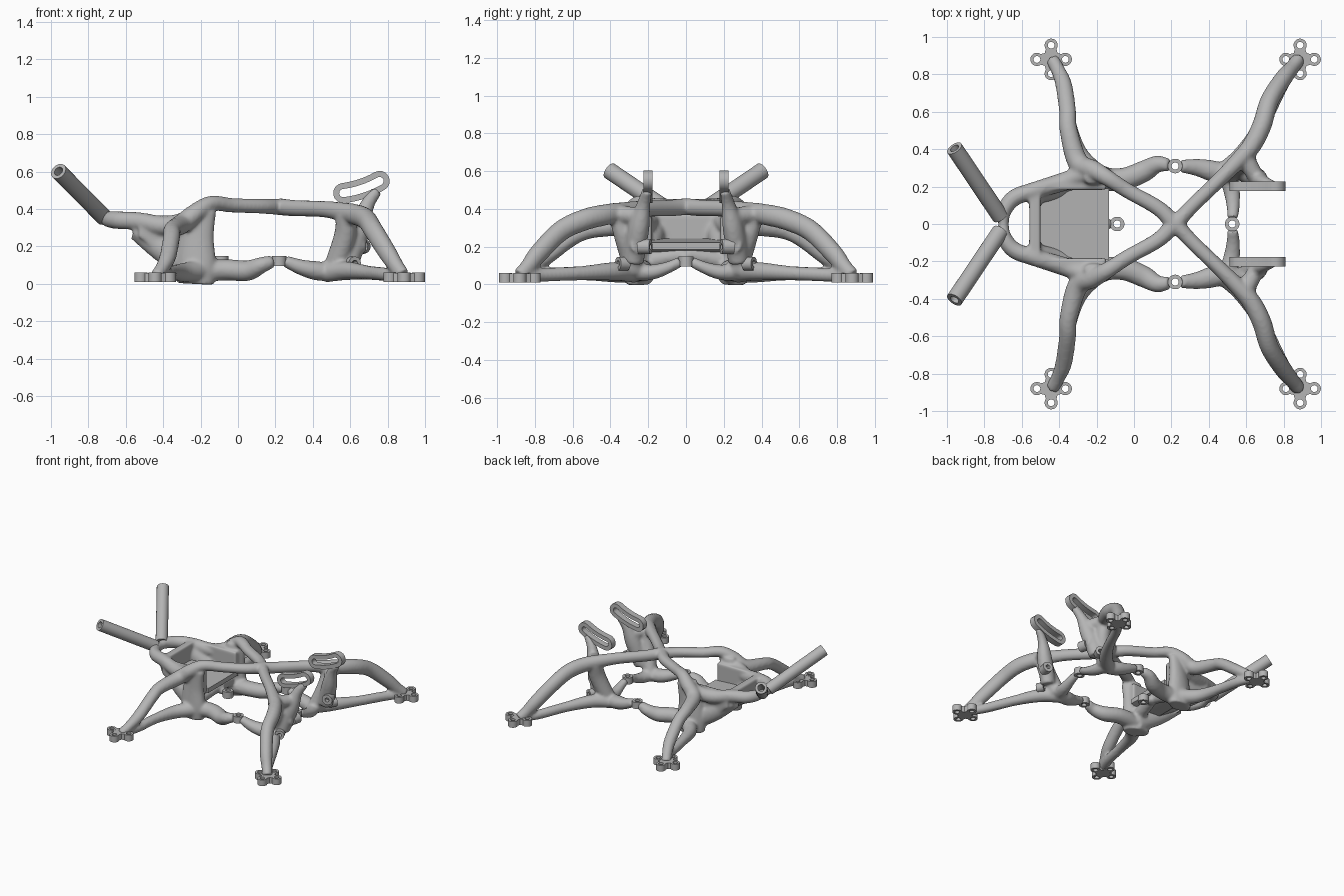
import bpy, bmesh, math
from mathutils import Vector

cube = bpy.data.objects.get("Cube")
if cube:
    bpy.data.objects.remove(cube, do_unlink=True)

SHADE = .46
grey = bpy.data.materials.new("matte_grey")
grey.use_nodes = True
grey.diffuse_color = (SHADE, SHADE, SHADE, 1)
for node in grey.node_tree.nodes:
    if node.type == 'BSDF_PRINCIPLED':
        node.inputs["Base Color"].default_value = (SHADE, SHADE, SHADE, 1)
UP = Vector((0, 0, 1))


def finish(name, bm):
    bmesh.ops.recalc_face_normals(bm, faces=bm.faces[:])
    mesh = bpy.data.meshes.new(name)
    bm.to_mesh(mesh)
    bm.free()
    mesh.materials.append(grey)
    obj = bpy.data.objects.new(name, mesh)
    bpy.context.collection.objects.link(obj)
    bpy.ops.object.select_all(action='DESELECT')
    obj.select_set(True)
    bpy.context.view_layer.objects.active = obj
    bpy.ops.object.shade_smooth_by_angle(angle=math.radians(35))
    return obj


def loft(bm, loops, closed=False):
    """Skin equal-sized loops; cap the ends or join last to first."""
    rings = [[bm.verts.new(p) for p in loop] for loop in loops]
    pairs = list(zip(rings, rings[1:]))
    if closed:
        pairs.append((rings[-1], rings[0]))
    else:
        bm.faces.new(rings[0])
        bm.faces.new(rings[-1])
    for a, b in pairs:
        for i in range(len(a)):
            j = (i + 1) % len(a)
            bm.faces.new((a[i], a[j], b[j], b[i]))


def prism(bm, profile, y0, y1):
    """Extrude an (x, z) outline across y."""
    loft(bm, [[(x, y, z) for x, z in profile] for y in (y0, y1)])


def circle(centre, side, up, w, h, n=20):
    angles = [math.tau * i / n for i in range(n)]
    return [centre + side * w * math.cos(a) + up * h * math.sin(a) for a in angles]


def pipe(bm, p, q, outer, inner):
    """Hollow straight cylinder."""
    p, q = Vector(p), Vector(q)
    axis = (q - p).normalized()
    side = axis.orthogonal().normalized()
    up = axis.cross(side)
    loft(bm, [circle(c, side, up, r, r, 28) for c, r in
              ((p, outer), (q, outer), (q, inner), (p, inner))], closed=True)


def spline(points, steps=5):
    """Smooth path through (x, y, z, radius) points."""
    pts = [Vector(p) for p in points]
    pts = [pts[0] * 2 - pts[1]] + pts + [pts[-1] * 2 - pts[-2]]
    path = []
    for a, b, c, d in zip(pts, pts[1:], pts[2:], pts[3:]):
        for k in range(steps):
            t = k / steps
            path.append(b + (c - a) * (t / 2) + (a * 2 - b * 5 + c * 4 - d) * (t * t / 2)
                        + (b * 3 - a - c * 3 + d) * (t ** 3 / 2))
    return path + [pts[-2]]


def limb(bm, points, tall=1):
    """Organic tapering strut on both sides of the frame."""
    for s in (1, -1):
        path = spline([(x, y * s, z, r) for x, y, z, r in points])
        centres = [p.to_3d() for p in path]
        chord = centres[-1] - centres[0]
        chord.z = 0
        chord.normalize()
        loops = []
        for i, c in enumerate(centres):
            t = (centres[min(i + 1, len(path) - 1)] - centres[max(i - 1, 0)]).normalized()
            side = (Vector((t.x, t.y, 0)) + chord * .3).cross(UP).normalized()
            up = side.cross(t).normalized()
            loops.append(circle(c, side, up, path[i].w, path[i].w * tall))
        loft(bm, loops)


frame = bmesh.new()
# Upper cross arms running out into the four legs
limb(frame, [(.215, 0, .412, .046), (.13, .085, .415, .042), (-.03, .175, .42, .041),
             (-.14, .245, .43, .044), (-.22, .29, .385, .052), (-.3, .33, .32, .056),
             (-.35, .5, .29, .048), (-.355, .6, .25, .046), (-.375, .74, .145, .045),
             (-.405, .82, .085, .038), (-.437, .88, .04, .036)], .95)
limb(frame, [(.225, 0, .412, .042), (.3, .085, .405, .04), (.45, .23, .4, .04),
             (.56, .34, .385, .046), (.63, .42, .37, .051), (.685, .53, .345, .052),
             (.725, .66, .285, .05), (.8, .78, .165, .047), (.845, .835, .095, .04),
             (.88, .88, .045, .038)], 1.1)
# Lower leg struts
limb(frame, [(-.2, .26, .07, .06), (-.3, .38, .06, .05), (-.35, .55, .06, .038),
             (-.385, .75, .05, .036), (-.437, .88, .04, .03)])
limb(frame, [(.47, .27, .06, .052), (.58, .37, .07, .05), (.695, .55, .06, .038),
             (.795, .75, .05, .036), (.88, .87, .04, .03)])
# Columns joining the upper arms to the base
limb(frame, [(-.19, .26, .4, .045), (-.22, .25, .25, .055), (-.225, .25, .1, .065),
             (-.23, .25, .0, .06)], 1.7)
limb(frame, [(.58, .35, .37, .055), (.57, .32, .25, .056), (.51, .27, .07, .055)], 1.1)
# Necks carrying the slotted plates, with their webs
limb(frame, [(.745, .205, .5, .026), (.69, .225, .42, .036), (.65, .25, .3, .055),
             (.59, .28, .12, .055)], 1.1)
limb(frame, [(.66, .24, .36, .042), (.6, .34, .37, .05)])
limb(frame, [(.67, .25, .21, .045), (.58, .29, .2, .05)])
# Base ring, arching up to each boss
limb(frame, [(.5, .27, .065, .052), (.522, .18, .065, .045), (.53, .1, .088, .036),
             (.527, .03, .12, .03)], .9)
limb(frame, [(.51, .265, .062, .052), (.42, .283, .07, .057), (.34, .302, .088, .047),
             (.25, .31, .122, .034)], .9)
limb(frame, [(.19, .315, .122, .034), (.125, .32, .1, .046), (.05, .28, .07, .058),
             (-.06, .24, .075, .06), (-.2, .24, .07, .065)], .95)
# Tray cradle, sloping underside and rear yoke
limb(frame, [(-.23, .28, .35, .05), (-.38, .225, .31, .05), (-.53, .18, .335, .046),
             (-.64, .14, .34, .045), (-.695, .07, .345, .04), (-.7, 0, .345, .03)], 1.05)
limb(frame, [(-.2, .22, .06, .055), (-.38, .19, .17, .055), (-.54, .15, .29, .045)], 1.3)
limb(frame, [(-.22, .22, .12, .05), (-.18, 0, .16, .042)])
limb(frame, [(-.19, 0, .15, .04), (-.115, 0, .12, .022)])
# Tray pocket walls
prism(frame, [(-.56, .375), (-.5, .375), (-.5, .2), (-.56, .27)], -.2, .2)
for y in (-.205, .205):
    prism(frame, [(-.53, .365), (-.15, .365), (-.15, .18), (-.36, .14), (-.53, .25)],
          y - .022, y + .022)

body = finish("organic_frame", frame)
blend = body.modifiers.new("blend", 'REMESH')
blend.mode = 'VOXEL'
blend.voxel_size = .011
blend.use_smooth_shade = True
soften = body.modifiers.new("soften", 'SMOOTH')
soften.factor = .5
soften.iterations = 5

# Sunken tray floor with a wedge underside
tray = bmesh.new()
prism(tray, [(-.52, .245), (-.135, .222), (-.135, .185), (-.25, .15), (-.36, .14),
             (-.52, .235)], -.19, .19)
finish("tray_floor", tray)

# Drilled bosses on the base ring
bosses = bmesh.new()
for x, y in ((.22, .31), (.22, -.31), (.525, 0), (-.09, 0)):
    pipe(bosses, (x, y, .095), (x, y, .148), .039, .019)
finish("ring_bosses", bosses)

# Per-side parts
for label, s in (("left", 1), ("right", -1)):
    rod = bmesh.new()
    pipe(rod, (-.715, s * .04, .355), (-.96, s * .405, .602), .045, .025)
    finish("rear_tube_" + label, rod)

    sockets = bmesh.new()
    pipe(sockets, (.67, s * .187, .2), (.655, s * .25, .2), .04, .016)
    pipe(sockets, (.6, s * .31, .11), (.625, s * .36, .11), .036, .016)
    finish("screw_sockets_" + label, sockets)

    # Curved slotted plate
    a, m, b = Vector((.563, .485)), Vector((.67, .5)), Vector((.757, .55))

    def slot(r, y):
        top, low = [], []
        for i in range(9):
            t = i / 8
            c = a * (1 - t) ** 2 + m * (2 * t * (1 - t)) + b * t * t
            d = ((m - a) * (1 - t) + (b - m) * t).normalized()
            n = Vector((-d.y, d.x))
            top.append(c + n * r)
            low.append(c - n * r)
            if i in (0, 8):
                arc = [math.pi * k / 8 for k in range(1, 8)]
                sign = 1 if i else -1
                cap = [c + (n * math.cos(v) + d * math.sin(v)) * r * sign for v in arc]
                if i:
                    end = cap
                else:
                    start = cap
        return [(p.x, y, p.y) for p in top + end + low[::-1] + start]

    plate = bmesh.new()
    near, far = s * .177, s * .226
    loft(plate, [slot(.054, near), slot(.054, far), slot(.022, far), slot(.022, near)], True)
    finish("slotted_plate_" + label, plate)

    # Four-lobed feet
    for end, x in (("front_end", .888), ("rear_end", -.443)):
        y = s * .88
        foot = bmesh.new()
        centre = Vector((x, y, 0))
        for k in range(4):
            d = Vector((math.cos(k * math.pi / 2), math.sin(k * math.pi / 2), 0))
            n = d.cross(UP)
            lobe = centre + d * .076
            pipe(foot, lobe + UP * .01, lobe + UP * .06, .035, .018)
            bar = [centre + n * .05, centre + d * .035 + n * .034, centre + d * .056 + n * .028,
                   centre + d * .056 - n * .028, centre + d * .035 - n * .034, centre - n * .05]
            loft(foot, [[p + UP * z for p in bar] for z in (.01, .058)])
        finish("foot_" + end + "_" + label, foot)
